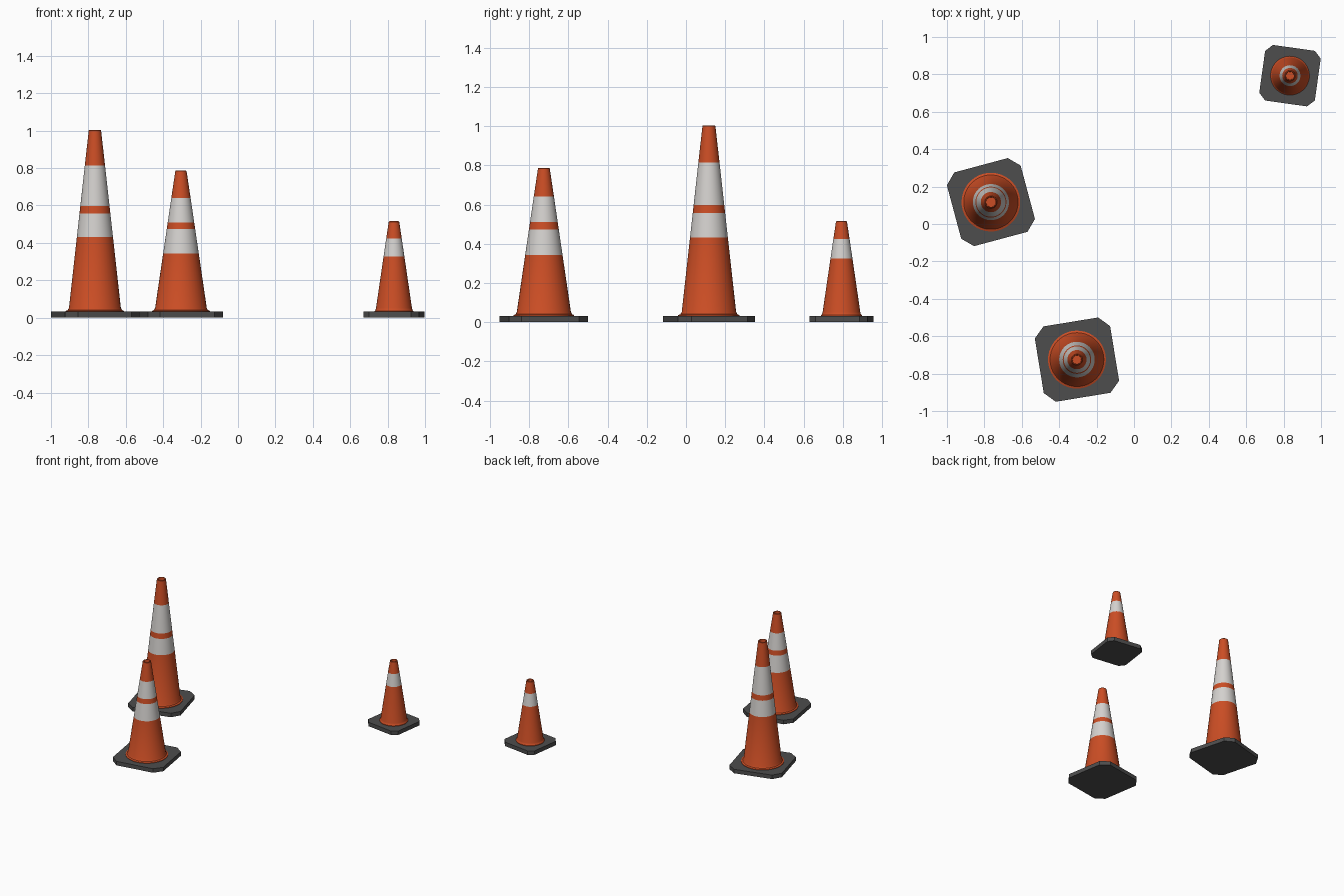
import bpy, bmesh, math

if "Cube" in bpy.data.objects:
    bpy.data.objects.remove(bpy.data.objects["Cube"])


def material(name, rgb):
    m = bpy.data.materials.new(name)
    m.diffuse_color = (*rgb, 1)
    m.use_nodes = True
    m.node_tree.nodes["Principled BSDF"].inputs["Base Color"].default_value = m.diffuse_color
    return m


ORANGE = material("cone orange", (0.60, 0.075, 0.018))
WHITE = material("reflective white", (0.66, 0.64, 0.62))
GREY = material("rubber grey", (0.075, 0.075, 0.075))
BASE_H = 0.032
SEGMENTS = 40


def finish(bm, name, mats, loc, angle):
    bmesh.ops.recalc_face_normals(bm, faces=bm.faces)
    mesh = bpy.data.meshes.new(name)
    bm.to_mesh(mesh)
    bm.free()
    for m in mats:
        mesh.materials.append(m)
    ob = bpy.data.objects.new(name, mesh)
    bpy.context.collection.objects.link(ob)
    ob.location = (*loc, 0)
    ob.rotation_euler.z = math.radians(angle)
    return ob


def base_plate(name, half, flat, loc, angle):
    # square slab with clipped corners
    bm = bmesh.new()
    pts = [(half, -flat), (half, flat), (flat, half), (-flat, half),
           (-half, flat), (-half, -flat), (-flat, -half), (flat, -half)]
    bottom = bm.faces.new([bm.verts.new((x, y, 0)) for x, y in pts])
    top = bmesh.ops.extrude_face_region(bm, geom=[bottom])["geom"]
    for v in top:
        if isinstance(v, bmesh.types.BMVert):
            v.co.z = BASE_H
    if not bottom.is_valid or len(bm.faces) < 10:
        bm.faces.new([v for v in bm.verts if v.co.z == 0][:8])
    finish(bm, name, [GREY], loc, angle)


def cone_body(name, height, r_low, r_top, r_flare, bands, loc, angle):
    z_low = BASE_H + 0.02

    def radius(z):
        return r_low + (r_top - r_low) * (z - z_low) / (height - z_low)

    # flared foot, straight wall split at the bands, rolled rim, recessed top
    f = r_flare - r_low
    profile = [(r_flare, BASE_H - 0.002), (r_flare, BASE_H + 0.004),
               (r_low + f * 0.35, BASE_H + 0.009), (r_low, z_low)]
    profile += [(radius(z), z) for z in sorted(z for b in bands for z in b)]
    profile += [(r_top, height - 0.003), (r_top - 0.003, height),
                (r_top - 0.006, height), (r_top - 0.007, height - 0.04)]

    bm = bmesh.new()
    rings = []
    for r, z in profile:
        rings.append([bm.verts.new((r * math.cos(t), r * math.sin(t), z))
                      for t in (2 * math.pi * i / SEGMENTS for i in range(SEGMENTS))])
    for k in range(len(rings) - 1):
        a, b = rings[k], rings[k + 1]
        mid = (profile[k][1] + profile[k + 1][1]) / 2
        white = any(lo < mid < hi for lo, hi in bands)
        for i in range(SEGMENTS):
            j = (i + 1) % SEGMENTS
            face = bm.faces.new((a[i], a[j], b[j], b[i]))
            face.material_index = 1 if white else 0
    bm.faces.new(rings[-1])
    bm.faces.new(rings[0][::-1])
    ob = finish(bm, name, [ORANGE, WHITE], loc, angle)
    bpy.ops.object.select_all(action='DESELECT')
    bpy.context.view_layer.objects.active = ob
    ob.select_set(True)
    bpy.ops.object.shade_smooth_by_angle(angle=math.radians(35))


# size, centre, turn, plate half width, plate flat half length, cone dimensions, bands
cones = [
    ("large", (-0.765, 0.117), -15 + 30, 0.204, 0.148, 1.004, 0.139, 0.033, 0.157,
     [(0.432, 0.557), (0.598, 0.814)]),
    ("medium", (-0.305, -0.725), 9.3, 0.204, 0.148, 0.787, 0.138, 0.030, 0.155,
     [(0.343, 0.473), (0.510, 0.641)]),
    ("small", (0.834, 0.793), -8, 0.150, 0.113, 0.516, 0.096, 0.028, 0.104,
     [(0.326, 0.424)]),
]
for size, loc, turn, half, flat, h, r_low, r_top, r_flare, bands in cones:
    base_plate(size + "_base_plate", half, flat, loc, turn)
    cone_body(size + "_cone_body", h, r_low, r_top, r_flare, bands, loc, turn)
